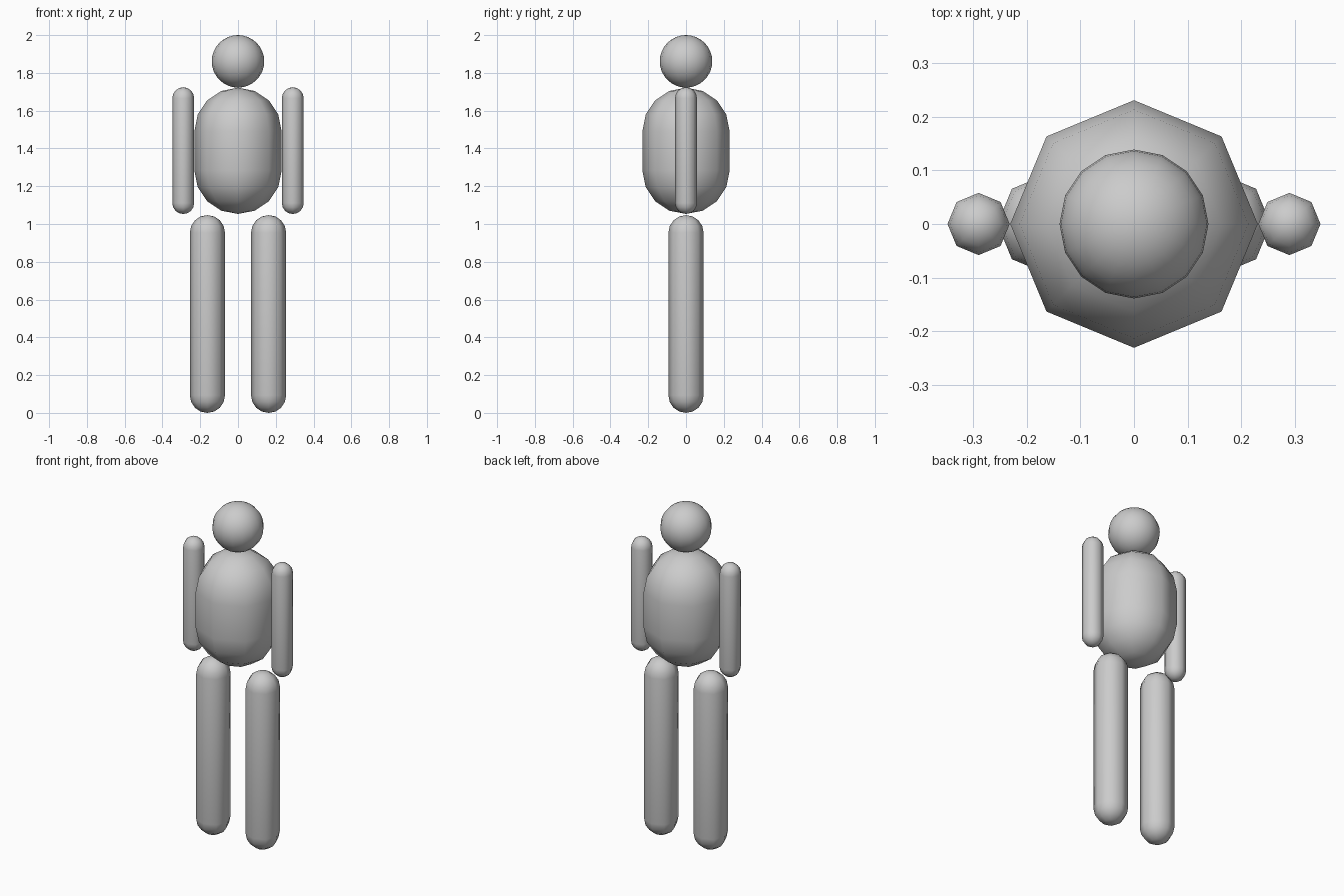
import bpy, bmesh
from math import sin, cos, pi

if "Cube" in bpy.data.objects:
    bpy.data.objects.remove(bpy.data.objects["Cube"])


def capsule(name, x, radius, z_low, z_high, sides=8, cap_steps=4):
    """Upright capsule made by spinning a half profile about its own axis."""
    bm = bmesh.new()
    arc = [pi / 2 * i / cap_steps for i in range(cap_steps + 1)]
    low = [(radius * sin(a), z_low + radius * (1 - cos(a))) for a in arc]
    high = [(r, z_low + z_high - z) for r, z in reversed(low)]
    if high[0][1] - low[-1][1] < 1e-5:      # a plain sphere has no straight wall
        high = high[1:]
    verts = [bm.verts.new((r, 0, z)) for r, z in low + high]
    edges = [bm.edges.new(pair) for pair in zip(verts, verts[1:])]
    bmesh.ops.spin(bm, geom=verts + edges, cent=(0, 0, 0), axis=(0, 0, 1),
                   angle=2 * pi, steps=sides, use_duplicate=False)
    bmesh.ops.remove_doubles(bm, verts=bm.verts, dist=1e-4)
    bmesh.ops.recalc_face_normals(bm, faces=bm.faces)
    for face in bm.faces:
        face.smooth = True
    mesh = bpy.data.meshes.new(name)
    bm.to_mesh(mesh)
    bm.free()
    obj = bpy.data.objects.new(name, mesh)
    obj.location.x = x
    bpy.context.collection.objects.link(obj)
    return obj


# Head and torso
capsule("head", 0, 0.139, 1.722, 2.0, sides=16, cap_steps=8)
capsule("torso", 0, 0.231, 1.053, 1.722)

# Arms and legs on both sides
for side, sign in (("left", 1), ("right", -1)):
    capsule(side + "_arm", sign * 0.29, 0.058, 1.053, 1.724)
    capsule(side + "_leg", sign * 0.162, 0.093, 0.0, 1.047)
